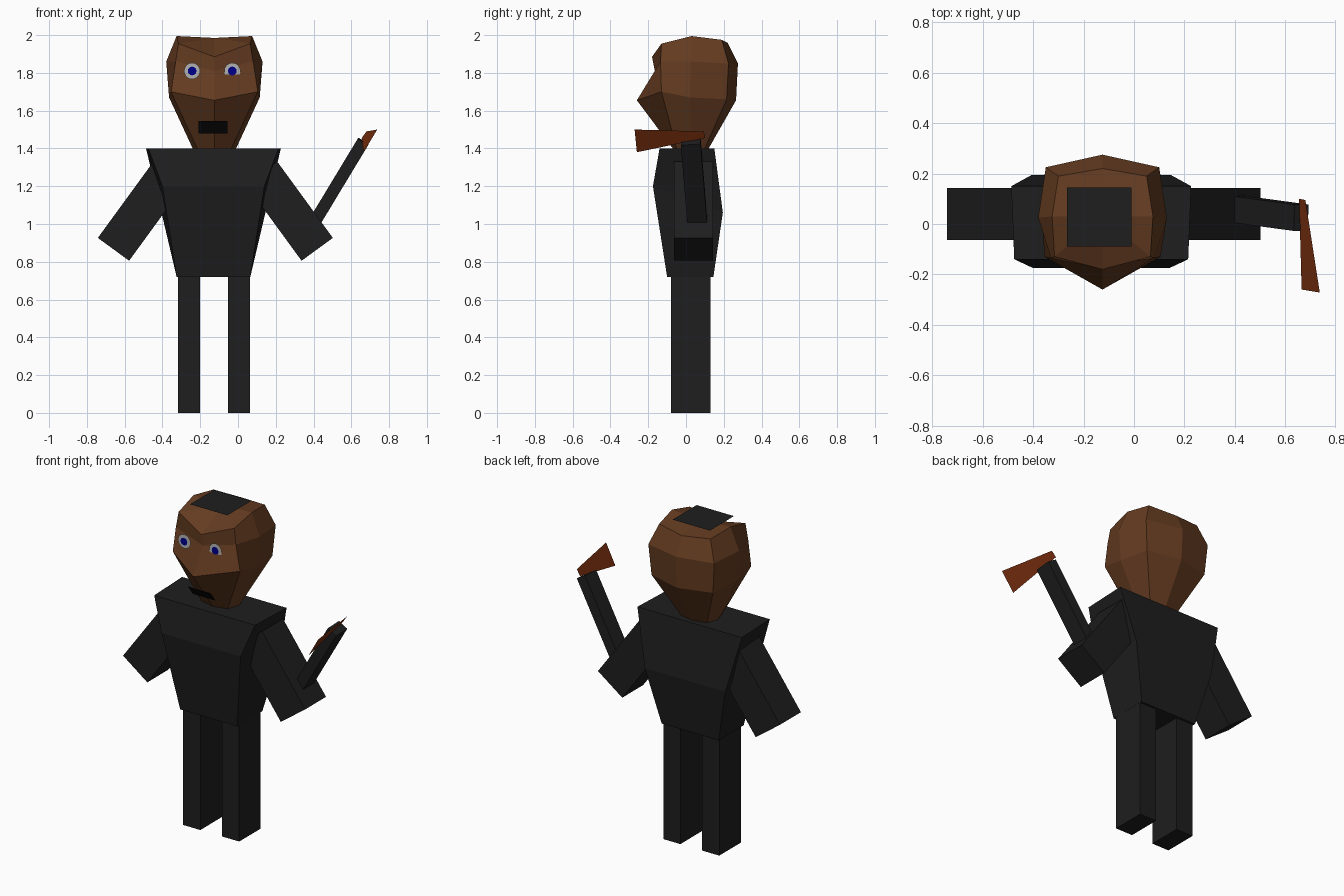
import bpy, math
from mathutils import Vector

if "Cube" in bpy.data.objects:
    bpy.data.objects.remove(bpy.data.objects["Cube"])


def material(name, rgb):
    m = bpy.data.materials.new(name)
    m.diffuse_color = (*rgb, 1)
    m.use_nodes = True
    m.node_tree.nodes["Principled BSDF"].inputs["Base Color"].default_value = m.diffuse_color
    return m


BLACK = material("black_cloth", (0.013, 0.013, 0.013))
DARK = material("mouth_black", (0.003, 0.003, 0.003))
BROWN = material("brown", (0.13, 0.045, 0.015))
RUST = material("rust", (0.2, 0.03, 0.005))
WHITE = material("eye_white", (0.45, 0.45, 0.45))
BLUE = material("eye_blue", (0.0, 0.0, 0.26))
CX = -0.125  # body centre line


def mesh(name, verts, faces, mat):
    me = bpy.data.meshes.new(name)
    me.from_pydata(verts, [], faces)
    me.materials.append(mat)
    ob = bpy.data.objects.new(name, me)
    bpy.context.collection.objects.link(ob)
    return ob


def box(name, centre, size, mat, rot=(0, 0, 0)):
    bpy.ops.mesh.primitive_cube_add(size=1, location=centre, rotation=rot)
    ob = bpy.context.object
    ob.name, ob.scale = name, size
    ob.data.materials.append(mat)
    return ob


def loft(name, rings, mat, top=None):
    # rings run bottom to top, counter-clockwise seen from above
    n = len(rings[0])
    verts = [v for r in rings for v in r]
    faces = [list(range(n))[::-1]]
    for k in range(len(rings) - 1):
        for i in range(n):
            j = (i + 1) % n
            faces.append([k * n + i, k * n + j, (k + 1) * n + j, (k + 1) * n + i])
    last = (len(rings) - 1) * n
    if top:
        verts.append(top)
        faces += [[last + i, last + (i + 1) % n, len(verts) - 1] for i in range(n)]
    else:
        faces.append([last + i for i in range(n)])
    return mesh(name, verts, faces, mat)


# torso: three rectangular rings (half width, y, z) for front and back
def rect(front, back):
    (fw, fy, fz), (bw, by, bz) = front, back
    c = -0.13
    return [(c - fw, fy, fz), (c + fw, fy, fz), (c + bw, by, bz), (c - bw, by, bz)]


loft("torso", [rect((0.195, -0.10, 0.72), (0.195, 0.145, 0.72)),
               rect((0.27, -0.175, 1.20), (0.275, 0.195, 1.06)),
               rect((0.345, -0.14, 1.40), (0.357, 0.15, 1.40))], BLACK)


# head: eight-sided rings given as front, front side, side, back side, back
def head_ring(half):
    right = [(CX + x, y, z) for x, y, z in half]
    left = [(CX - x, y, z) for x, y, z in half[3:0:-1]]
    return right + left


loft("head", [
    head_ring([(0, -0.07, 1.40), (0.09, -0.05, 1.40), (0.115, 0.03, 1.40),
               (0.09, 0.10, 1.40), (0, 0.12, 1.40)]),
    head_ring([(0, -0.26, 1.655), (0.23, -0.13, 1.70), (0.24, 0.02, 1.67),
               (0.21, 0.215, 1.66), (0, 0.265, 1.655)]),
    head_ring([(0, -0.165, 1.81), (0.205, -0.135, 1.86), (0.255, 0.025, 1.86),
               (0.225, 0.225, 1.85), (0, 0.275, 1.85)]),
    head_ring([(0, -0.18, 1.885), (0.19, -0.13, 1.955), (0.20, 0.03, 1.995),
               (0.175, 0.19, 1.975), (0, 0.22, 1.96)]),
], BROWN, top=(CX, 0.03, 1.985))

# flat patch on top of the head
mesh("hair_patch", [(-0.265, -0.09, 2.0), (-0.01, -0.09, 2.0),
                    (-0.01, 0.145, 2.0), (-0.265, 0.145, 2.0)], [[0, 1, 2, 3]], BLACK)

# mouth
mesh("mouth", [(-0.21, -0.14, 1.48), (-0.055, -0.14, 1.48),
               (-0.055, -0.19, 1.545), (-0.21, -0.19, 1.545)], [[0, 1, 2, 3]], DARK)

# eyes
for side, x in (("left", -0.243), ("right", -0.03)):
    for part, r, y, mat in (("eye", 0.043, -0.177, WHITE), ("pupil", 0.023, -0.181, BLUE)):
        bpy.ops.mesh.primitive_circle_add(vertices=20, radius=r, fill_type='NGON',
                                          location=(x, y, 1.81),
                                          rotation=(math.pi / 2, 0, 0))
        ob = bpy.context.object
        ob.name = f"{side}_{part}"
        ob.data.materials.append(mat)

# legs and arms
for side, s in (("left", -1), ("right", 1)):
    box(f"{side}_leg", (-0.127 + s * 0.133, 0.025, 0.36), (0.117, 0.21, 0.72), BLACK)
    box(f"{side}_arm", (-0.12 + s * 0.392, 0.04, 1.068), (0.205, 0.205, 0.5), BLACK,
        (0, -s * 0.63, 0))

# axe handle
a, b = Vector((0.39, 0.062, 0.985)), Vector((0.663, 0.025, 1.437))
handle = box("axe_handle", (a + b) / 2, (0.065, 0.105, (b - a).length), BLACK)
handle.rotation_euler = (math.asin(0.07), math.atan2(b.x - a.x, b.z - a.z), 0)

# axe blade
mesh("axe_blade", [(0.655, 0.10, 1.455), (0.68, 0.095, 1.49),
                   (0.737, -0.272, 1.50), (0.665, -0.26, 1.38)], [[0, 1, 2, 3]], RUST)
